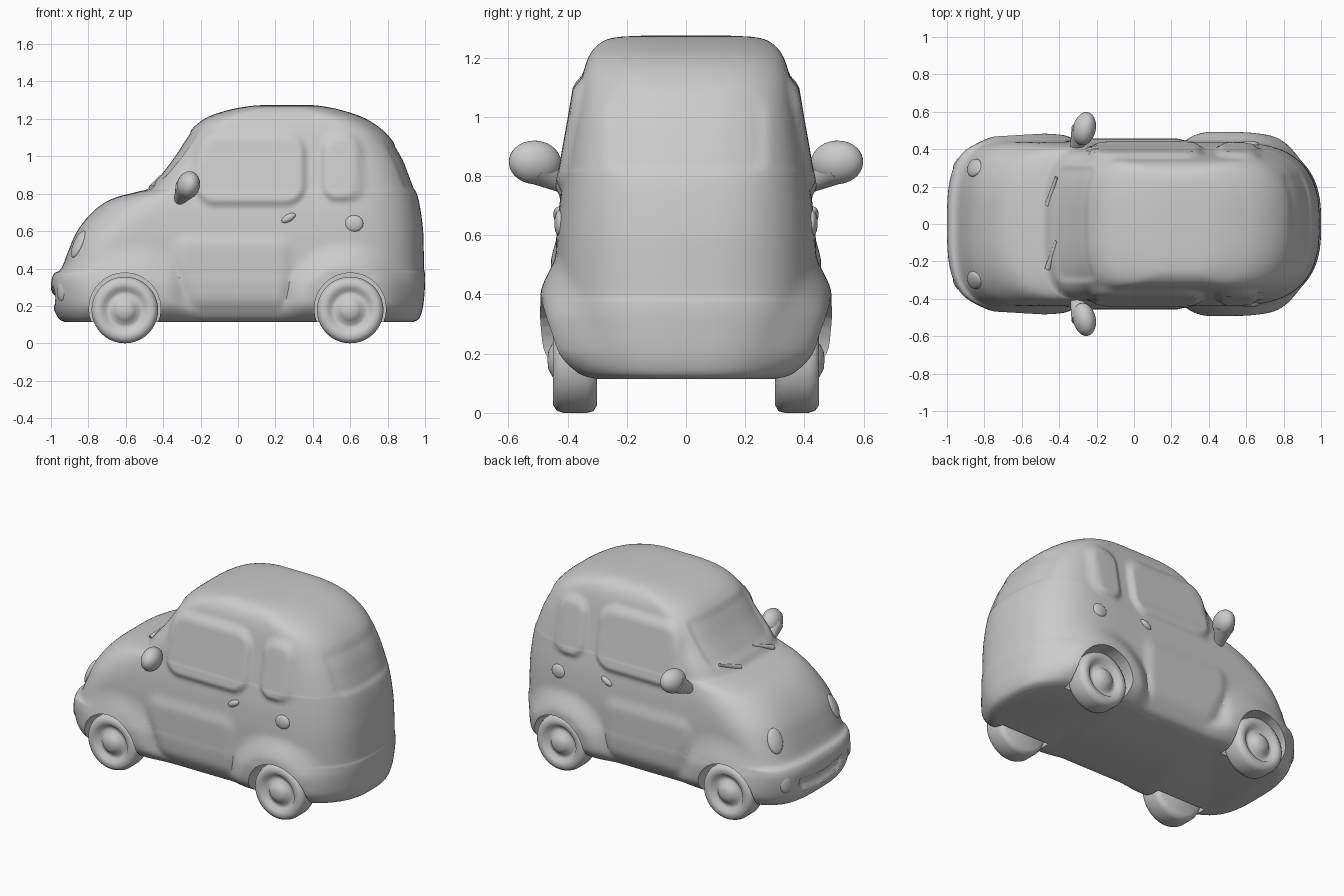
import bpy, bmesh, math
from mathutils import Vector, Matrix

if "Cube" in bpy.data.objects:
    bpy.data.objects.remove(bpy.data.objects["Cube"])

# Body slices: z, front x, rear x, half width, front arc length, rear arc length
KEYS = [
    (0.115, -0.93, 0.94, 0.33, 0.25, 0.46), (0.135, -0.96, 0.97, 0.385, 0.28, 0.50),
    (0.20, -0.99, 0.99, 0.425, 0.30, 0.52), (0.31, -1.0, 1.0, 0.44, 0.29, 0.50),
    (0.37, -0.985, 1.0, 0.44, 0.28, 0.50), (0.40, -0.945, 0.995, 0.44, 0.28, 0.50),
    (0.50, -0.905, 0.993, 0.44, 0.30, 0.50), (0.60, -0.86, 0.99, 0.437, 0.34, 0.50),
    (0.70, -0.78, 0.978, 0.428, 0.40, 0.48), (0.77, -0.68, 0.965, 0.417, 0.40, 0.45),
    (0.81, -0.54, 0.953, 0.41, 0.30, 0.42), (0.83, -0.475, 0.947, 0.405, 0.24, 0.41),
    (0.90, -0.425, 0.922, 0.393, 0.22, 0.38), (1.0, -0.35, 0.88, 0.375, 0.21, 0.34),
    (1.12, -0.27, 0.795, 0.354, 0.20, 0.28), (1.20, -0.18, 0.685, 0.33, 0.20, 0.25),
    (1.245, -0.06, 0.56, 0.295, 0.18, 0.22), (1.268, 0.06, 0.45, 0.24, 0.14, 0.15),
    (1.275, 0.16, 0.37, 0.12, 0.08, 0.08)]
ARC, SIDE, STEP = 48, 64, 5
WHEEL_X, WHEEL_Z = (-0.605, 0.6), 0.178


def smooth(t):
    t = max(0.0, min(1.0, t))
    return t * t * (3 - 2 * t)


def panel(u, v, u0, u1, v0, v1, r, soft=0.04):
    """Weight 1 inside a rounded rectangle, fading to 0 at its rim."""
    qu = abs(u - (u0 + u1) / 2) - (u1 - u0) / 2 + r
    qv = abs(v - (v0 + v1) / 2) - (v1 - v0) / 2 + r
    d = math.hypot(max(qu, 0), max(qv, 0)) + min(max(qu, qv), 0) - r
    return smooth(-d / soft)


def slices():
    for i in range(len(KEYS) - 1):
        p = [KEYS[max(0, min(len(KEYS) - 1, i + k))] for k in (-1, 0, 1, 2)]
        for s in range(STEP):
            t = s / STEP
            yield [0.5 * (2 * b + (c - a) * t + (2 * a - 5 * b + 4 * c - d) * t * t
                          + (3 * b - a - 3 * c + d) * t ** 3) for a, b, c, d in zip(*p)]
    yield KEYS[-1]


def ring(xf, xr, hw, af, ar):
    def arc(a, n):
        return abs(math.cos(a)) ** (2 / n), math.copysign(abs(math.sin(a)) ** (2 / n), a)
    m0, m1, pts = xf + af, xr - ar, []
    for i in range(ARC):
        c, s = arc(-math.pi / 2 + math.pi * i / ARC, 3.0)
        pts.append((m0 - af * c, hw * s))
    pts += [(m0 + (m1 - m0) * i / SIDE, hw) for i in range(SIDE)]
    for i in range(ARC):
        c, s = arc(math.pi / 2 - math.pi * i / ARC, 2.7)
        pts.append((m1 + ar * c, hw * s))
    pts += [(m1 + (m0 - m1) * i / SIDE, -hw) for i in range(SIDE)]
    return pts


def sculpt(x, y, z):
    """Flared wheel arches and sunken windows, doors and intake."""
    out, near_side = 0.0, smooth((abs(y) - 0.15) / 0.15)
    out += 0.042 * smooth((0.36 - math.hypot(x + 0.55, z - WHEEL_Z)) / 0.2)
    out += 0.052 * smooth((0.37 - math.hypot(x - 0.58, z - WHEEL_Z)) / 0.15)
    out *= smooth((z - 0.06) / 0.16)
    out -= 0.024 * panel(x, z, -0.25, 0.38, 0.72, 1.15, 0.13, 0.05)
    out -= 0.024 * panel(x, z, 0.43, 0.68, 0.74, 1.14, 0.11, 0.05)
    out -= 0.016 * panel(x, z, -0.37, 0.31, 0.16, 0.60, 0.10, 0.09)
    dx = 0.0
    if x < 0.1:
        dx += 0.015 * panel(y, z, -0.32, 0.32, 0.86, 1.15, 0.06)
        if x < -0.8:
            dx += 0.03 * panel(y, z - 0.6 * y * y, -0.24, 0.24, 0.18, 0.28, 0.04)
    elif x > 0.6:
        dx -= 0.01 * panel(y, z, -0.28, 0.28, 0.80, 1.08, 0.06)
    return x + dx, y + math.copysign(out * near_side, y), z


def shade(ob, angle=40):
    bpy.ops.object.select_all(action='DESELECT')
    ob.select_set(True)
    bpy.context.view_layer.objects.active = ob
    bpy.ops.object.shade_smooth_by_angle(angle=math.radians(angle))


def finish(bm, name, angle=40):
    bmesh.ops.recalc_face_normals(bm, faces=bm.faces)
    me = bpy.data.meshes.new(name)
    bm.to_mesh(me)
    bm.free()
    ob = bpy.data.objects.new(name, me)
    bpy.context.collection.objects.link(ob)
    shade(ob, angle)
    return ob


def ellipsoid(name, loc, radii, rot=(0, 0, 0)):
    bm = bmesh.new()
    bmesh.ops.create_uvsphere(bm, u_segments=28, v_segments=16, radius=1)
    ob = finish(bm, name)
    ob.location, ob.scale, ob.rotation_euler = loc, radii, rot
    return ob


def rod(name, a, b, r1, r2):
    a, b = Vector(a), Vector(b)
    bm = bmesh.new()
    turn = (b - a).to_track_quat('Z', 'Y').to_matrix().to_4x4()
    bmesh.ops.create_cone(bm, cap_ends=True, segments=32, radius1=r1, radius2=r2,
                          depth=(b - a).length, matrix=Matrix.Translation((a + b) / 2) @ turn)
    return finish(bm, name)


# Body shell
bm = bmesh.new()
rings = [[bm.verts.new(sculpt(x, y, s[0])) for x, y in ring(*s[1:])] for s in slices()]
for lo, hi in zip(rings, rings[1:]):
    for i in range(len(lo)):
        j = (i + 1) % len(lo)
        bm.faces.new((lo[i], lo[j], hi[j], hi[i]))
bm.faces.new(rings[0][::-1])
bm.faces.new(rings[-1])
body = finish(bm, "body")

# Wheel wells cut out of the body
cutters = []
for wx in WHEEL_X:
    for s in (-1, 1):
        c = rod("well_cutter", (wx, s * 0.285, 0.185), (wx, s * 0.65, 0.185), 0.192, 0.192)
        c.hide_render = True
        mod = body.modifiers.new("well", 'BOOLEAN')
        mod.operation, mod.object, mod.solver = 'DIFFERENCE', c, 'EXACT'
        cutters.append(c)
bpy.context.view_layer.objects.active = body
for mod in list(body.modifiers):
    if mod.type == 'BOOLEAN':
        bpy.ops.object.modifier_apply(modifier=mod.name)
for c in cutters:
    bpy.data.objects.remove(c)
shade(body)

# Wheels: lathed tyre, rim and hub (radius, outward offset)
PROFILE = [(0, .30), (.15, .30), (.172, .312), (.178, .335), (.178, .415), (.17, .437),
           (.15, .45), (.118, .447), (.102, .425), (.078, .425), (.055, .452), (.03, .465), (0, .468)]
for wx, end in zip(WHEEL_X, ("front", "rear")):
    for s, side in ((-1, "near"), (1, "far")):
        bm = bmesh.new()
        vs = [bm.verts.new((wx + r, s * y, WHEEL_Z)) for r, y in PROFILE]
        es = [bm.edges.new(p) for p in zip(vs, vs[1:])]
        bmesh.ops.spin(bm, geom=vs + es, cent=(wx, 0, WHEEL_Z), axis=(0, 1, 0),
                       angle=2 * math.pi, steps=40)
        bmesh.ops.remove_doubles(bm, verts=bm.verts, dist=1e-4)
        finish(bm, f"{end}_wheel_{side}", 60)

# Paired details on both sides
for s, side in ((-1, "near"), (1, "far")):
    ellipsoid(f"mirror_{side}", (-0.265, s * 0.51, 0.846), (0.06, 0.09, 0.074), (s * 0.1, 0.2, -s * 0.2))
    rod(f"mirror_stem_{side}", (-0.315, s * 0.40, 0.765), (-0.275, s * 0.50, 0.83), 0.028, 0.062)
    ellipsoid(f"headlight_{side}", (-0.853, s * 0.30, 0.53), (0.022, 0.05, 0.078), (0, 0.42, -s * 0.4))
    ellipsoid(f"fog_light_{side}", (-0.945, s * 0.32, 0.28), (0.016, 0.04, 0.055), (0, 0, -s * 0.5))
    ellipsoid(f"door_handle_{side}", (0.27, s * 0.43, 0.67), (0.042, 0.018, 0.02), (0, -0.5, 0))
    ellipsoid(f"rear_quarter_bump_{side}", (0.62, s * 0.425, 0.64), (0.05, 0.02, 0.045))
for y, side in ((-0.22, "near"), (0.12, "far")):
    rod(f"wiper_{side}", (-0.462, y - 0.02, 0.83), (-0.415, y + 0.13, 0.89), 0.016, 0.008)
